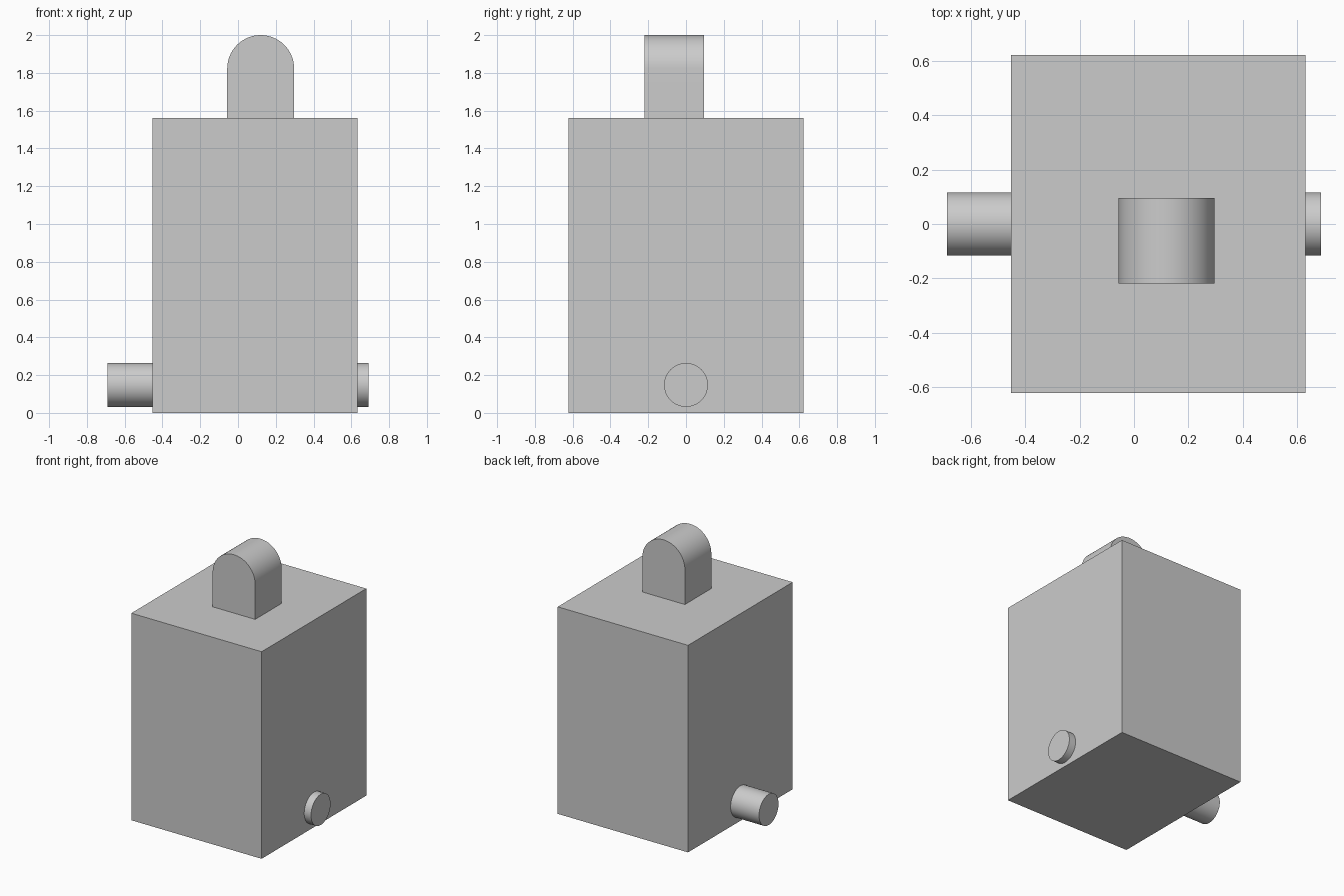
import bpy, bmesh, math
from mathutils import Vector

cube = bpy.data.objects.get("Cube")
if cube:
    bpy.data.objects.remove(cube, do_unlink=True)

grey = bpy.data.materials.new("plain grey")
grey.use_nodes = True
colour = (0.6, 0.6, 0.6, 1)
grey.diffuse_color = colour
grey.node_tree.nodes["Principled BSDF"].inputs["Base Color"].default_value = colour


def prism(name, profile, depth):
    """Extrude a closed profile of 3D points along the depth vector."""
    bm = bmesh.new()
    face = bm.faces.new([bm.verts.new(p) for p in profile])
    new = bmesh.ops.extrude_face_region(bm, geom=[face], use_keep_orig=True)["geom"]
    bmesh.ops.translate(bm, vec=Vector(depth),
                        verts=[v for v in new if isinstance(v, bmesh.types.BMVert)])
    bmesh.ops.recalc_face_normals(bm, faces=bm.faces)
    mesh = bpy.data.meshes.new(name)
    bm.to_mesh(mesh)
    bm.free()
    mesh.materials.append(grey)
    obj = bpy.data.objects.new(name, mesh)
    bpy.context.collection.objects.link(obj)
    bpy.ops.object.select_all(action="DESELECT")
    obj.select_set(True)
    bpy.context.view_layer.objects.active = obj
    bpy.ops.object.shade_smooth_by_angle(angle=math.radians(30))
    return obj


def arc(radius, start, end, steps):
    for i in range(steps + 1):
        a = math.radians(start + (end - start) * i / steps)
        yield radius * math.cos(a), radius * math.sin(a)


# Main box
x0, x1, half_y, top = -0.453, 0.633, 0.623, 1.56
prism("body", [(x0, -half_y, 0), (x1, -half_y, 0), (x1, half_y, 0), (x0, half_y, 0)],
      (0, 0, top))

# Round-topped knob
r, cx, front = 0.177, 0.12, -0.22
knob = [(cx - r, front, top), (cx + r, front, top)]
knob += [(cx + x, front, 2 - r + z) for x, z in arc(r, 0, 180, 32)]
prism("top_knob", knob, (0, 0.315, 0))

# Round stubs on both sides
ring = list(arc(0.116, 0, 360, 64))[:-1]
for name, inner, outer in (("right_stub", x0, -0.69), ("left_stub", x1, 0.69)):
    prism(name, [(inner, y, 0.148 + z) for y, z in ring], (outer - inner, 0, 0))
